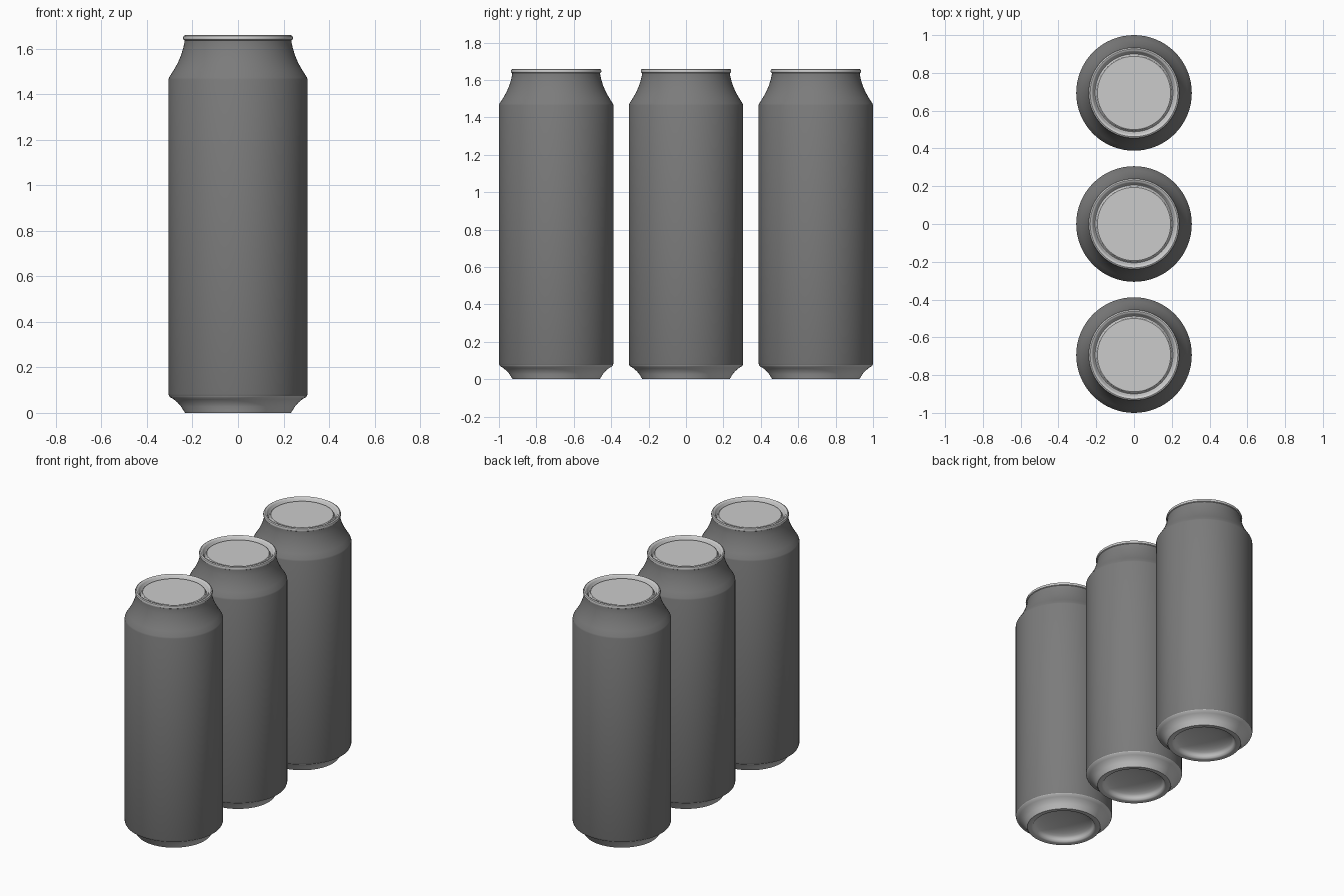
import bpy
import bmesh
import math

cube = bpy.data.objects.get("Cube")
if cube:
    bpy.data.objects.remove(cube, do_unlink=True)

SEGMENTS = 64
SPACING = 0.694


def make_material(name, value):
    mat = bpy.data.materials.new(name)
    mat.use_nodes = True
    color = (value, value, value, 1)
    mat.diffuse_color = color
    mat.node_tree.nodes["Principled BSDF"].inputs["Base Color"].default_value = color
    return mat


def lathe(name, profile, mat, y):
    """Revolve (radius, height) points, listed from bottom axis outward and up."""
    bm = bmesh.new()
    verts = [bm.verts.new((r, 0, z)) for r, z in profile]
    edges = [bm.edges.new(pair) for pair in zip(verts, verts[1:])]
    bmesh.ops.spin(bm, geom=verts + edges, cent=(0, 0, 0), axis=(0, 0, 1),
                   angle=math.tau, steps=SEGMENTS, use_duplicate=False)
    bmesh.ops.remove_doubles(bm, verts=bm.verts, dist=0.0002)
    bmesh.ops.recalc_face_normals(bm, faces=bm.faces)
    # Open shells: orient by the widest face, which must point outward
    widest = max(bm.faces, key=lambda f: f.calc_center_median().xy.length)
    center = widest.calc_center_median()
    if widest.normal.xy.dot(center.xy) < 0:
        bmesh.ops.reverse_faces(bm, faces=bm.faces)
    mesh = bpy.data.meshes.new(name)
    bm.to_mesh(mesh)
    bm.free()
    mesh.materials.append(mat)
    obj = bpy.data.objects.new(name, mesh)
    obj.location.y = y
    bpy.context.collection.objects.link(obj)
    bpy.ops.object.select_all(action="DESELECT")
    obj.select_set(True)
    bpy.context.view_layer.objects.active = obj
    bpy.ops.object.shade_smooth_by_angle(angle=math.radians(35))


paint = make_material("grey paint", 0.2)
metal = make_material("bare aluminium", 0.6)

# Domed underside, standing ring and flared foot
dome = [(0.19 * math.sin(a), 0.015 + 0.05 * math.cos(a))
        for a in (math.pi / 2 * i / 8 for i in range(9))]
foot = dome + [(0.197, 0.004), (0.205, 0), (0.232, 0), (0.238, 0.008), (0.25, 0.028),
               (0.265, 0.045), (0.283, 0.06), (0.3, 0.07), (0.303, 0.075)]

# Painted wall and shoulder
wall = [(0.303, 0.075), (0.306, 0.084), (0.306, 1.465), (0.303, 1.474), (0.283, 1.505),
        (0.265, 1.537), (0.251, 1.57), (0.241, 1.602), (0.236, 1.625), (0.235, 1.637)]

# Rolled rim, countersink groove and flat panel
rim = [(0.235, 1.637), (0.24, 1.64), (0.242, 1.648), (0.239, 1.656), (0.232, 1.66),
       (0.224, 1.658), (0.217, 1.65), (0.211, 1.632), (0.206, 1.628), (0.201, 1.632),
       (0.198, 1.642), (0.194, 1.645), (0, 1.645)]

for label, y in (("front", -SPACING), ("middle", 0), ("back", SPACING)):
    lathe(label + "_can_foot", foot, metal, y)
    lathe(label + "_can_wall", wall, paint, y)
    lathe(label + "_can_lid", rim, metal, y)
